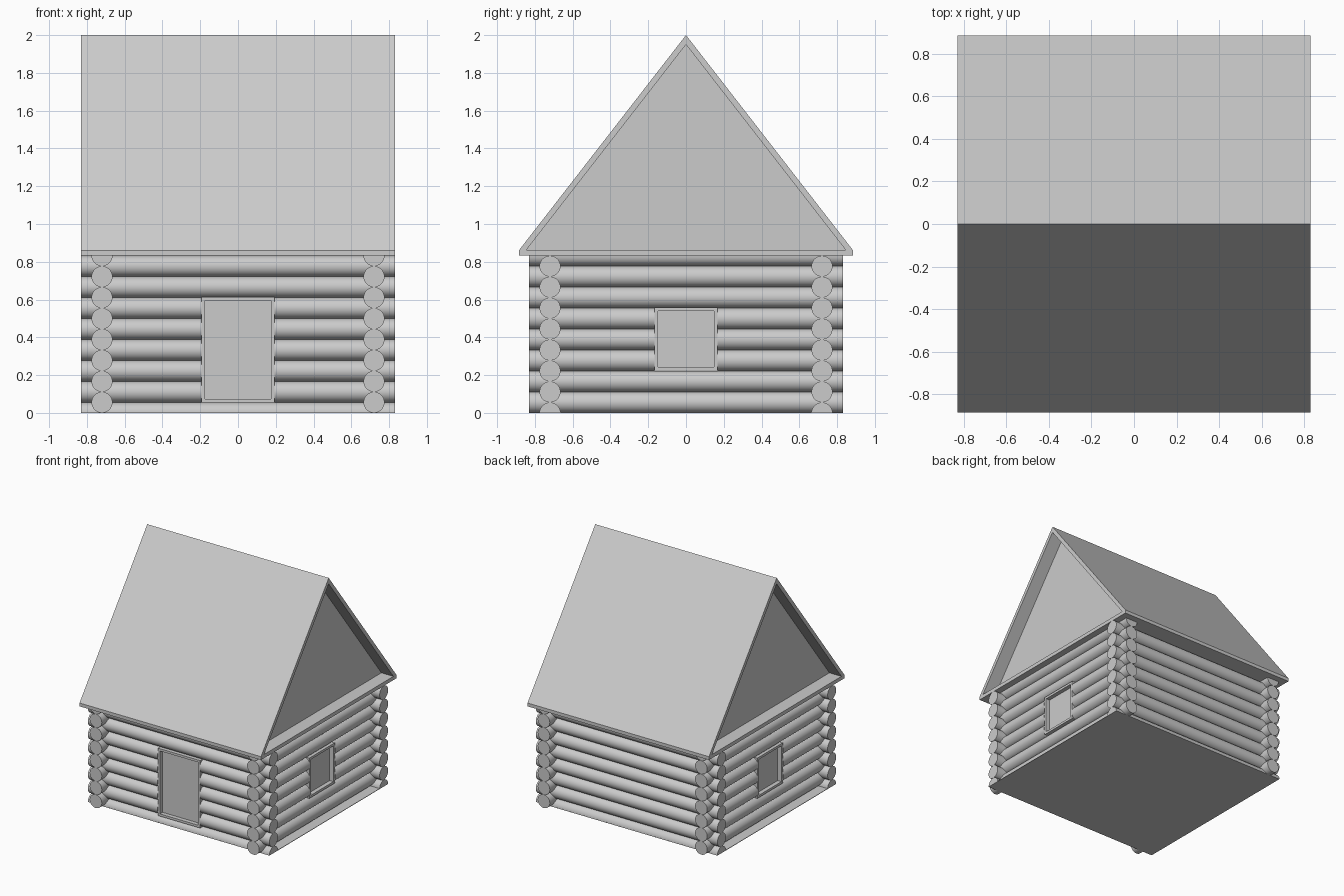
import bpy, bmesh, math
from mathutils import Vector, Matrix

cube = bpy.data.objects.get("Cube")
if cube:
    bpy.data.objects.remove(cube, do_unlink=True)

GREY = bpy.data.materials.new("plain_grey")
GREY.use_nodes = True
tint = (0.6, 0.6, 0.6, 1)
GREY.diffuse_color = tint
GREY.node_tree.nodes["Principled BSDF"].inputs["Base Color"].default_value = tint

R = 0.0555          # log radius
STEP = 2 * R        # log spacing
WALL = 0.72         # wall centre line
END = 0.83          # log ends
EAVE = 15 * R       # underside of the roof


def finish(name, bm, smooth=False):
    bmesh.ops.recalc_face_normals(bm, faces=bm.faces)
    mesh = bpy.data.meshes.new(name)
    bm.to_mesh(mesh)
    bm.free()
    mesh.materials.append(GREY)
    ob = bpy.data.objects.new(name, mesh)
    bpy.context.collection.objects.link(ob)
    if smooth:
        bpy.ops.object.select_all(action='DESELECT')
        ob.select_set(True)
        bpy.context.view_layer.objects.active = ob
        bpy.ops.object.shade_smooth_by_angle(angle=math.radians(30))
    return ob


def add_log(bm, z, start, end, first=0, sweep=360):
    """Log along x at height z; a sweep of 180 makes a half log."""
    count = 32 if sweep == 360 else 17
    gap = sweep / (count if sweep == 360 else count - 1)
    ring = []
    for i in range(count):
        a = math.radians(first + i * gap)
        ring.append(bm.verts.new((start, R * math.cos(a), z + R * math.sin(a))))
    face = bm.faces.new(ring)
    out = bmesh.ops.extrude_face_region(bm, geom=[face], use_keep_orig=True)
    moved = [v for v in out["geom"] if isinstance(v, bmesh.types.BMVert)]
    bmesh.ops.translate(bm, verts=moved, vec=(end - start, 0, 0))


def log_wall(name, turn, lift, opening=None):
    """Stack of logs, split around an opening given as half width, bottom, top."""
    bm = bmesh.new()
    for i in range(8):
        z = lift + i * STEP
        first, sweep = 0, 360
        if z < R / 2:
            sweep = 180
        elif z > EAVE - R / 2:
            first, sweep = 180, 180
        if opening and opening[1] < z < opening[2]:
            add_log(bm, z, -END, -opening[0], first, sweep)
            add_log(bm, z, opening[0], END, first, sweep)
        else:
            add_log(bm, z, -END, END, first, sweep)
    place = Matrix.Rotation(turn, 4, 'Z') @ Matrix.Translation((0, -WALL, 0))
    bm.transform(place)
    finish(name, bm, True)


def framed_panel(name, turn, half, bottom, top):
    """Block set in the wall, with a raised frame around a sunken panel."""
    bm = bmesh.new()
    front, back = -0.77, -0.66
    size = Vector((2 * half, front - back, top - bottom))
    middle = Vector((0, (front + back) / 2, (top + bottom) / 2))
    bmesh.ops.create_cube(bm, size=1)
    bm.transform(Matrix.Translation(middle) @ Matrix.Diagonal((size.x, -size.y, size.z, 1)))
    bmesh.ops.recalc_face_normals(bm, faces=bm.faces)
    panel = min(bm.faces, key=lambda f: f.calc_center_median().y)
    bmesh.ops.inset_individual(bm, faces=[panel], thickness=0.027)
    sunk = bmesh.ops.extrude_discrete_faces(bm, faces=[panel])["faces"]
    bmesh.ops.translate(bm, verts=sunk[0].verts, vec=(0, 0.035, 0))
    bm.transform(Matrix.Rotation(turn, 4, 'Z'))
    finish(name, bm)


# Log walls, door and windows
QUARTER = math.pi / 2
door = (0.193, 0.055, 0.613)
window = (0.167, 0.224, 0.558)
log_wall("front_wall", 0, 0, door)
log_wall("back_wall", math.pi, 0)
log_wall("left_wall", QUARTER, R, window)
log_wall("right_wall", -QUARTER, R, window)
framed_panel("door", 0, *door)
framed_panel("left_window", QUARTER, *window)
framed_panel("right_window", -QUARTER, *window)

# Thin floor sheet
bm = bmesh.new()
bmesh.ops.create_cube(bm, size=1)
bm.transform(Matrix.Translation((0, 0, 0.002))
             @ Matrix.Diagonal((2 * END, 2 * (WALL + R), 0.004, 1)))
finish("floor", bm)

# Gabled roof with a sunken triangle at each end
outer = [(-0.885, EAVE), (0.885, EAVE), (0.885, 0.86), (0, 2), (-0.885, 0.86)]
inner = [(-0.845, 0.863), (0.845, 0.863), (0, 1.95)]
bm = bmesh.new()
rims = []
for side in (-1, 1):
    rim = [bm.verts.new((side * END, y, z)) for y, z in outer]
    lip = [bm.verts.new((side * END, y, z)) for y, z in inner]
    deep = [bm.verts.new((side * WALL, y, z)) for y, z in inner]
    a, b, c, d, e = rim
    p, q, r = lip
    for face in ((a, b, q, p), (b, c, q), (c, d, r, q), (d, e, p, r), (e, a, p), deep):
        bm.faces.new(face)
    for i in range(3):
        j = (i + 1) % 3
        bm.faces.new((lip[i], lip[j], deep[j], deep[i]))
    rims.append(rim)
for i in range(5):
    j = (i + 1) % 5
    bm.faces.new((rims[0][i], rims[0][j], rims[1][j], rims[1][i]))
finish("roof", bm)
